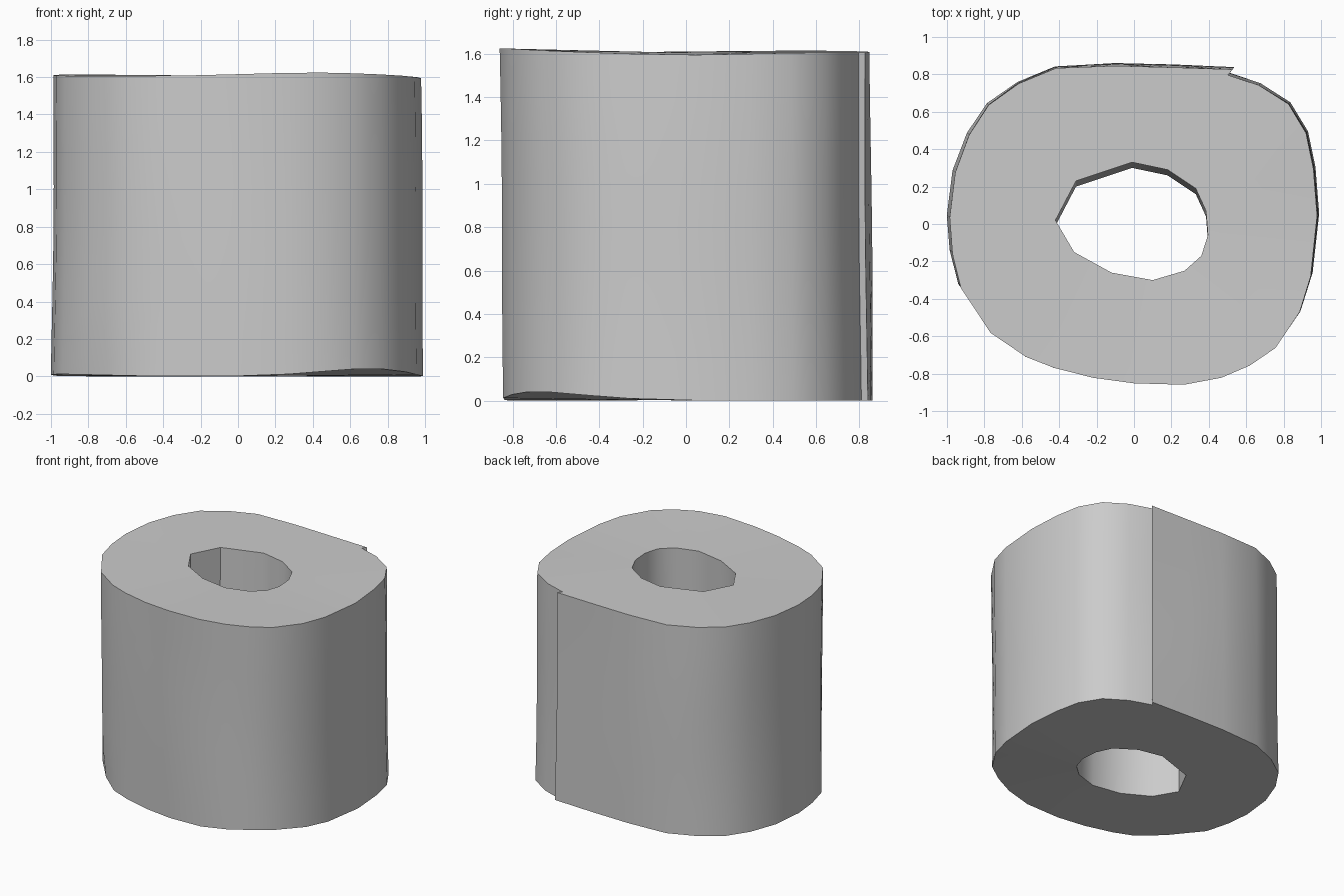
import bpy, bmesh, math

if "Cube" in bpy.data.objects:
    bpy.data.objects.remove(bpy.data.objects["Cube"])

# Outer outline, counter-clockwise from the loose sheet's end to the step under it
OUTER = [(.53, .83), (.2, .845), (-.1, .855), (-.42, .84), (-.62, .755), (-.78, .64),
         (-.885, .48), (-.96, .28), (-.99, .04), (-.975, -.15), (-.93, -.33),
         (-.77, -.57), (-.58, -.70), (-.43, -.76), (-.22, -.815), (0, -.845),
         (.27, -.85), (.47, -.81), (.62, -.745), (.76, -.65), (.89, -.46), (.95, -.27),
         (.985, .05), (.965, .3), (.925, .49), (.83, .645), (.67, .745), (.505, .80)]
# Core hole outline
HOLE = [(-.42, .02), (-.31, .23), (-.01, .33), (.18, .29), (.33, .19), (.385, .07),
        (.395, -.06), (.36, -.17), (.27, -.25), (.1, -.30), (-.12, -.26), (-.32, -.15)]
LEVELS = [0, .12, .3, .55, .8, 1.05, 1.3, 1.5, 1]


def bump(x, y, cx, cy, r):
    return math.exp(-((x - cx) ** 2 + (y - cy) ** 2) / (r * r))


def top_z(x, y):
    return 1.612 + .018 * bump(x, y, .4, -.85, .5) + .008 * bump(x, y, -.8, .5, .6) \
        - .012 * bump(x, y, 1, 0, .4)


def bottom_z(x, y):
    return .006 + .042 * bump(x, y, .72, -.72, .42) + .012 * bump(x, y, -.95, -.3, .5)


def outer_point(x, y, t):
    # slight lean, softly waved sides and a dent low at the front left
    lean = 1 - 2 * t
    w = .004 * math.sin(5 * t + 4 * x)
    dent = .03 * bump(x, y, -.77, -.57, .1) * math.exp(-(t / .12) ** 2)
    s = 1 + w - dent
    x2 = x * s * (1 + .008 * lean)
    y2 = y * s + (.006 if y > 0 else .010) * lean
    return x2, y2, bottom_z(x, y) * (1 - t) + top_z(x, y) * t


def hole_point(x, y, t):
    return x, y - .03 * (1 - t), bottom_z(x, y) * (1 - t) + top_z(x, y) * t


def wall(bm, outline, place, steps, inward):
    rings = [[bm.verts.new(place(x, y, t)) for x, y in outline] for t in steps]
    n = len(outline)
    for a, b in zip(rings, rings[1:]):
        for i in range(n):
            j = (i + 1) % n
            f = (a[i], a[j], b[j], b[i])
            bm.faces.new(f[::-1] if inward else f)
    return rings[0], rings[-1]


def ring_edges(bm, ring):
    return [bm.edges.get((ring[i], ring[(i + 1) % len(ring)])) for i in range(len(ring))]


# Paper roll: outer wall, core wall and two end faces
bm = bmesh.new()
outer_ends = wall(bm, OUTER, outer_point, [i / 8 for i in range(9)], False)
hole_ends = wall(bm, HOLE, hole_point, [0, .25, .5, .75, 1], True)
for o, h in zip(outer_ends, hole_ends):
    bmesh.ops.triangle_fill(bm, use_beauty=True,
                            edges=ring_edges(bm, o) + ring_edges(bm, h))
bmesh.ops.recalc_face_normals(bm, faces=bm.faces[:])
low = min(v.co.z for v in bm.verts)
for v in bm.verts:
    v.co.z -= low

mesh = bpy.data.meshes.new("paper_roll")
bm.to_mesh(mesh)
bm.free()
roll = bpy.data.objects.new("paper_roll", mesh)
bpy.context.collection.objects.link(roll)
bpy.context.view_layer.objects.active = roll
roll.select_set(True)
bpy.ops.object.shade_smooth_by_angle(angle=math.radians(40))
